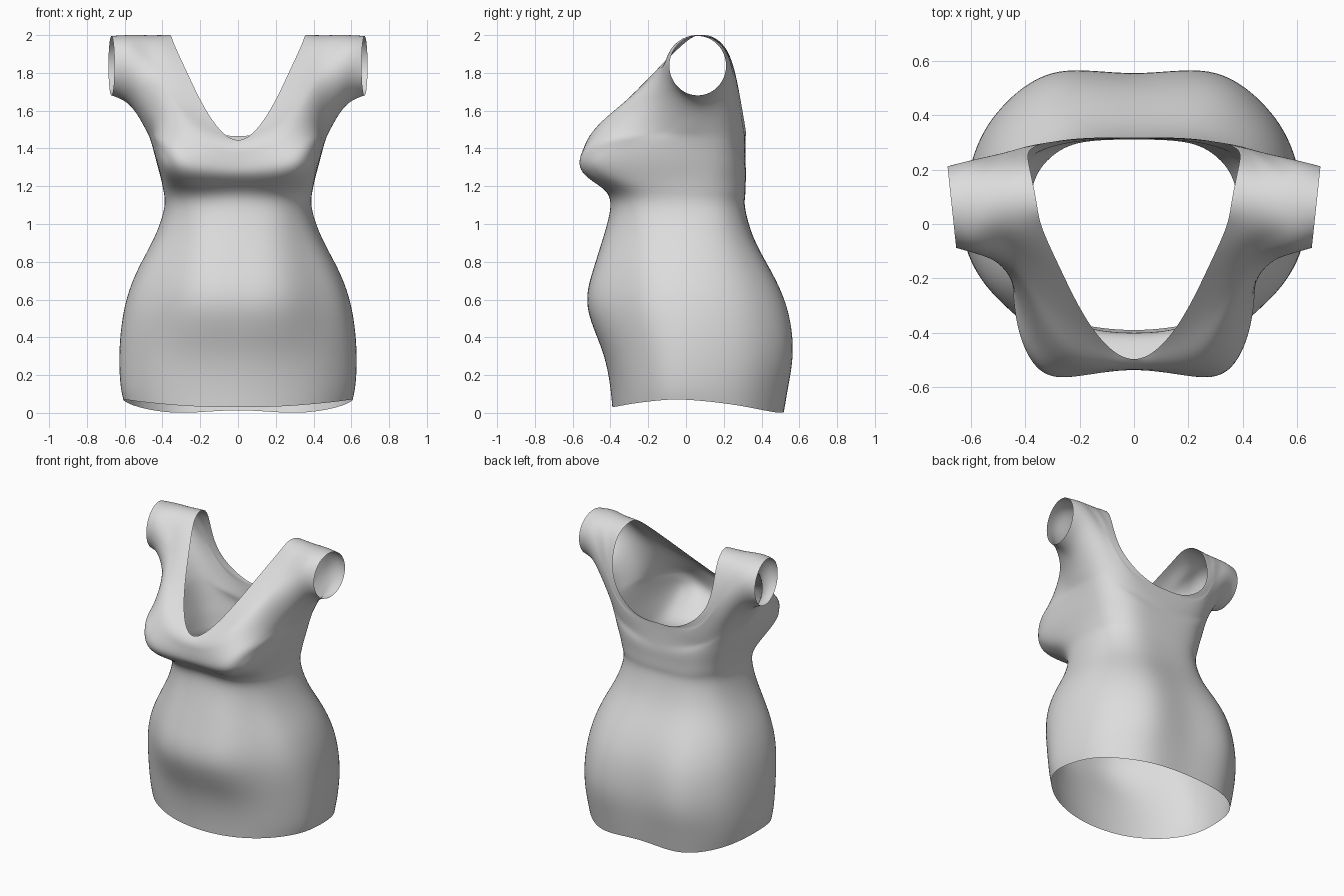
import bpy, bmesh, math
from mathutils import Vector

# Torso rings: height, half width, front depth, back depth,
# front roundness, back roundness, front centre dent, back centre dent, belly
RINGS = [
    (0.00, 0.607, 0.390, 0.545, 1.00, 0.85, 0.00, 0.03, 0.0),
    (0.16, 0.623, 0.405, 0.577, 1.00, 0.85, 0.00, 0.04, 0.0),
    (0.34, 0.627, 0.445, 0.605, 1.00, 0.86, 0.00, 0.055, 0.2),
    (0.56, 0.600, 0.520, 0.568, 0.98, 0.86, 0.00, 0.045, 1.0),
    (0.75, 0.535, 0.490, 0.473, 0.93, 0.84, 0.00, 0.025, 0.8),
    (0.92, 0.447, 0.440, 0.372, 0.88, 0.80, 0.00, 0.012, 0.4),
    (1.08, 0.391, 0.402, 0.322, 0.80, 0.74, 0.00, 0.009, 0.0),
    (1.175, 0.395, 0.440, 0.321, 0.70, 0.71, 0.015, 0.008, 0.0),
    (1.25, 0.410, 0.552, 0.323, 0.56, 0.69, 0.04, 0.008, 0.0),
    (1.34, 0.435, 0.586, 0.325, 0.46, 0.66, 0.06, 0.010, 0.0),
]
HEM_Z = [0.03, 0.035, 0.05, 0.065, 0.07, 0.045, 0.015, 0.0, 0.015]

# Neckline of one half, from back centre over the shoulder to front centre
NECK = [(0, .315, 1.47), (.17, .317, 1.49), (.36, .287, 1.66), (.385, .22, 1.92),
        (.36, .09, 2.0), (.34, -.01, 1.955), (.27, -.165, 1.805), (.155, -.38, 1.58),
        (0, -.5, 1.44)]

# Loop around the arm on the chest and back, starting at the front
YOKE = [(.30, -.505, 1.475), (.385, -.465, 1.455), (.437, -.35, 1.45), (.446, -.20, 1.45),
        (.463, 0, 1.45), (.455, .14, 1.44), (.41, .226, 1.42), (.34, .270, 1.40),
        (.27, .298, 1.41), (.25, .309, 1.475), (.34, .294, 1.555), (.41, .272, 1.74),
        (.425, .205, 1.936), (.415, .085, 2.0), (.40, -.025, 1.953), (.36, -.14, 1.83),
        (.305, -.315, 1.655), (.27, -.445, 1.55)]

# Loop along the fold where the arm meets the body
FOLD = [(.435, -.215, 1.65), (.45, -.20, 1.57), (.457, -.155, 1.52), (.47, -.09, 1.505),
        (.492, .02, 1.505), (.485, .13, 1.505), (.458, .20, 1.50), (.42, .245, 1.50),
        (.40, .270, 1.54), (.41, .279, 1.62), (.455, .267, 1.74), (.475, .235, 1.88),
        (.485, .165, 1.968), (.485, .075, 1.999), (.478, -.012, 1.97), (.46, -.082, 1.89),
        (.44, -.14, 1.81), (.43, -.19, 1.73)]


def power(v, e):
    return math.copysign(abs(v) ** e, v) if abs(v) > 1e-9 else 0.0


def torso_ring(z, w, front, back, ef, eb, df, db, belly):
    """Half ring of nine points from front centre to back centre."""
    shift = {0: df, 1: -0.012 * belly, 2: 0.03 * belly, 8: -db}
    pts = []
    for k in range(9):
        s, c = math.sin(k * math.pi / 8), math.cos(k * math.pi / 8)
        e, depth = (ef, front) if k < 4 else (eb, back)
        pts.append((w * power(s, e), shift.get(k, 0) - depth * power(c, e), z))
    return pts


def sleeve_loop(x, cy, cz, ry, rz, slant=0.0):
    """Loop of 18 points around the arm; the fifth one is lowest."""
    pts = []
    for i in range(18):
        a = math.radians((i - 4) * 20)
        pts.append((x + slant * math.sin(a), cy + ry * math.sin(a), cz - rz * math.cos(a)))
    return pts


# Torso rings with a wavy hem and a slightly lower back near the top
rings = [torso_ring(*r) for r in RINGS]
rings[0] = [(x, y, HEM_Z[k]) for k, (x, y, z) in enumerate(rings[0])]
for n in (-3, -2, -1):
    rings[n] = [(x, y, z - 0.03 * max(0, k - 4) / 4) for k, (x, y, z) in enumerate(rings[n])]

# Loops from the body out to the sleeve end
loops = [rings[-1] + NECK, YOKE, FOLD,
         sleeve_loop(.568, .062, 1.813, .179, .187, .004),
         sleeve_loop(.670, .062, 1.838, .150, .157, .016)]

# Cage of both halves
bm = bmesh.new()


def skin(rows, side, closed):
    verts = [[bm.verts.new((p[0] * side, p[1], p[2])) for p in row] for row in rows]
    n = len(rows[0])
    for a, b in zip(verts, verts[1:]):
        for i in range(n if closed else n - 1):
            j = (i + 1) % n
            quad = [a[i], a[j], b[j], b[i]]
            bm.faces.new(quad if side > 0 else quad[::-1])


for side in (1, -1):
    skin(rings, side, False)
    skin(loops, side, True)
bmesh.ops.remove_doubles(bm, verts=bm.verts[:], dist=0.0005)
for f in bm.faces:
    f.smooth = True

mesh = bpy.data.meshes.new("dress")
bm.to_mesh(mesh)
bm.free()
dress = bpy.data.objects.new("dress", mesh)
bpy.context.collection.objects.link(dress)

cloth = bpy.data.materials.new("light grey cloth")
cloth.diffuse_color = (0.72, 0.72, 0.72, 1)
mesh.materials.append(cloth)

sub = dress.modifiers.new("smooth", 'SUBSURF')
sub.levels = sub.render_levels = 3

# Push the cage outward until the smooth surface nearly passes through its points
target = [v.co.copy() for v in mesh.vertices]
for step in range(3):
    bpy.context.view_layer.update()
    deps = bpy.context.evaluated_depsgraph_get()
    done = dress.evaluated_get(deps).data
    now = [Vector(done.vertices[i].co) for i in range(len(target))]
    for v, t, p in zip(mesh.vertices, target, now):
        v.co += (t - p) * 0.8
    mesh.update()
    dress.update_tag()
